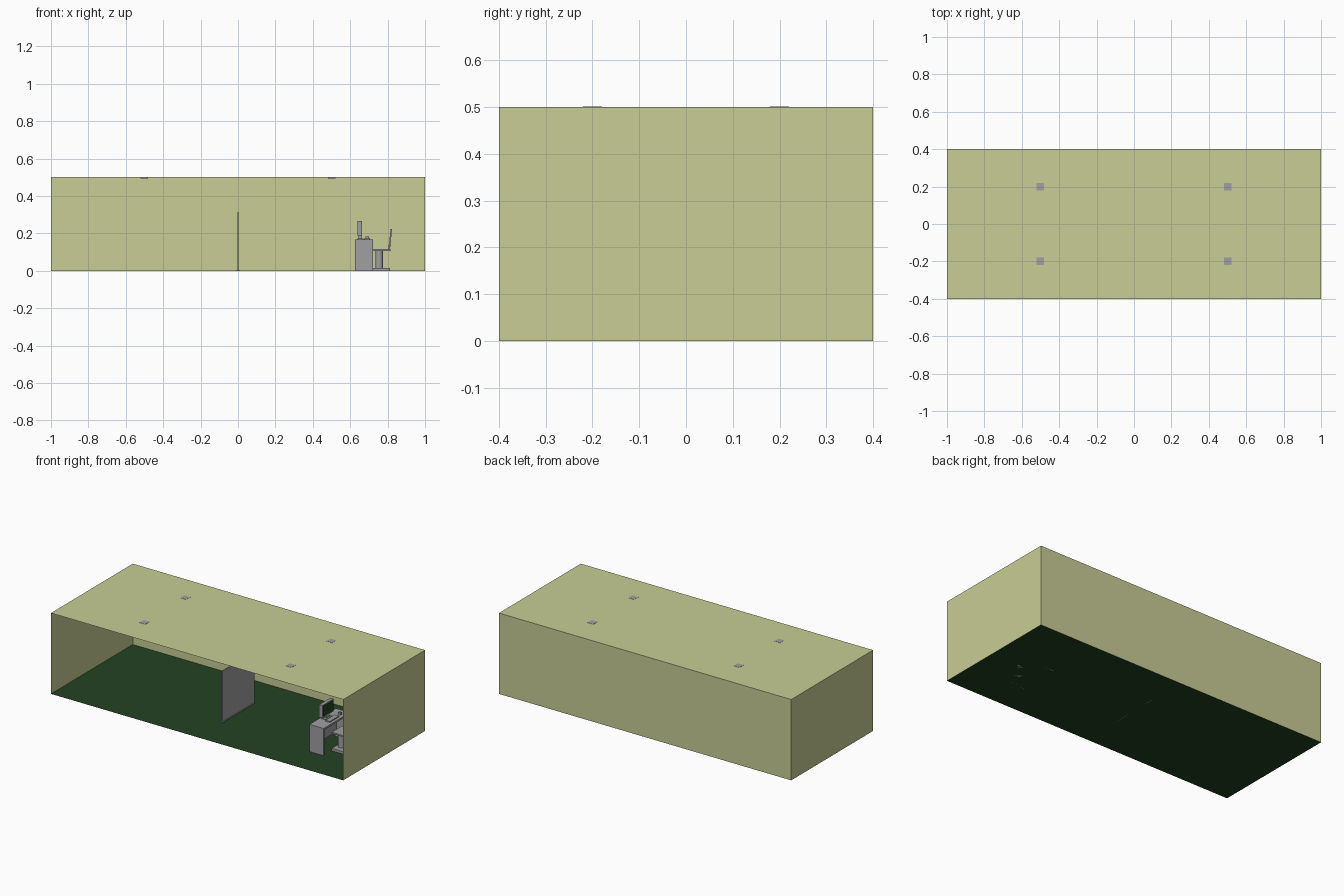
import bpy, bmesh, math
from mathutils import Matrix, Vector

default = bpy.data.objects.get("Cube")
if default:
    bpy.data.objects.remove(default, do_unlink=True)


def material(name, colour):
    m = bpy.data.materials.new(name)
    m.use_nodes = True
    m.diffuse_color = (*colour, 1)
    m.node_tree.nodes["Principled BSDF"].inputs["Base Color"].default_value = (*colour, 1)
    return m


CREAM = material("cream wall", (0.58, 0.61, 0.3))
GREEN = material("dark green", (0.017, 0.053, 0.017))
GREY = material("mid grey", (0.35, 0.35, 0.36))


def finish(name, bm, *mats):
    mesh = bpy.data.meshes.new(name)
    bm.to_mesh(mesh)
    bm.free()
    for m in mats:
        mesh.materials.append(m)
    obj = bpy.data.objects.new(name, mesh)
    bpy.context.collection.objects.link(obj)
    return obj


def box(name, x, y, z, mat=GREY, tilt=0):
    """Box from (min, max) ranges, leaning about its centre along y."""
    bm = bmesh.new()
    lo, hi = Vector((x[0], y[0], z[0])), Vector((x[1], y[1], z[1]))
    size = hi - lo
    matrix = (Matrix.Translation((lo + hi) / 2) @ Matrix.Rotation(tilt, 4, 'Y')
              @ Matrix.Diagonal((*size, 1)))
    bmesh.ops.create_cube(bm, size=1, matrix=matrix)
    return finish(name, bm, mat)


# Room shell: thin sheets, open at the front, green floor
bm = bmesh.new()
bmesh.ops.create_cube(bm, size=1, matrix=Matrix.Translation((0, 0, 0.25))
                      @ Matrix.Diagonal((2, 0.8, 0.5, 1)))
bm.normal_update()
bmesh.ops.delete(bm, geom=[f for f in bm.faces if f.normal.y < -0.5], context='FACES')
for f in bm.faces:
    f.material_index = 1 if f.normal.z < -0.5 else 0
finish("room", bm, CREAM, GREEN)

# Ceiling lights
for i, (sx, sy) in enumerate([(-1, -1), (1, -1), (-1, 1), (1, 1)]):
    cx, cy = 0.5 * sx, 0.2 * sy
    box(f"ceiling_light_{i + 1}", (cx - 0.02, cx + 0.02), (cy - 0.02, cy + 0.02), (0.493, 0.501))

# Free-standing divider
box("divider_panel", (-0.004, 0.004), (-0.156, 0.156), (0, 0.315))
box("divider_foot", (-0.008, 0.008), (-0.156, 0.156), (0, 0.005))

# Desk
MID = -0.065
box("desk_top", (0.625, 0.722), (MID - 0.13, MID + 0.13), (0.157, 0.168))
for side, name in ((-1, "desk_right_side"), (1, "desk_left_side")):
    edge = MID + side * 0.125
    box(name, (0.625, 0.722), (edge - 0.005, edge + 0.005), (0, 0.157))
box("desk_back_panel", (0.627, 0.635), (MID - 0.12, MID + 0.12), (0.03, 0.157))

# Monitor, keyboard and mouse
box("monitor_stand", (0.645, 0.661), (MID - 0.015, MID + 0.015), (0.168, 0.19))
box("monitor_foot", (0.638, 0.67), (MID - 0.03, MID + 0.03), (0.168, 0.172))
box("monitor_case", (0.64, 0.662), (MID - 0.055, MID + 0.055), (0.188, 0.266))
box("monitor_screen", (0.661, 0.664), (MID - 0.048, MID + 0.048), (0.195, 0.259), GREEN)
box("keyboard", (0.676, 0.705), (MID - 0.045, MID + 0.045), (0.168, 0.175))
box("mouse", (0.682, 0.7), (0.003, 0.016), (0.168, 0.184))

# Chair
box("chair_base", (0.722, 0.813), (MID - 0.05, MID + 0.05), (0, 0.015))
box("chair_seat", (0.722, 0.815), (MID - 0.05, MID + 0.05), (0.106, 0.115))
box("chair_back_bracket", (0.804, 0.813), (MID - 0.015, MID + 0.015), (0.113, 0.14))
box("chair_back", (0.811, 0.819), (MID - 0.045, MID + 0.045), (0.128, 0.224), tilt=math.radians(6))
bm = bmesh.new()
bmesh.ops.create_cone(bm, cap_ends=True, segments=24, radius1=0.02, radius2=0.02, depth=0.095,
                      matrix=Matrix.Translation((0.755, MID, 0.06)))
for f in bm.faces:
    f.smooth = len(f.verts) == 4
finish("chair_post", bm, GREY)
